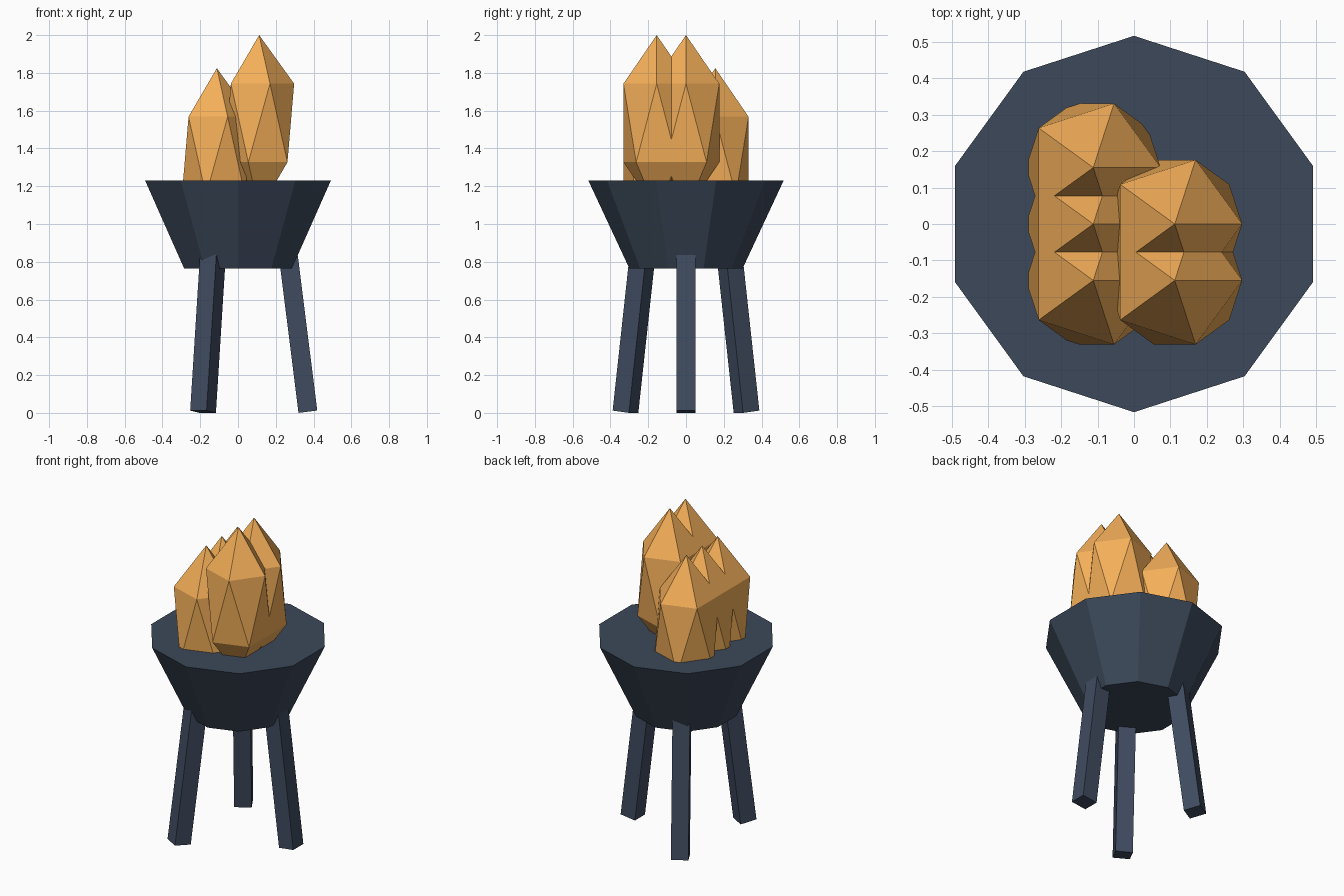
import bpy
from math import radians, cos, sin
from mathutils import Matrix

if "Cube" in bpy.data.objects:
    bpy.data.objects.remove(bpy.data.objects["Cube"])


def material(name, rgb):
    m = bpy.data.materials.new(name)
    m.diffuse_color = (*rgb, 1)
    m.use_nodes = True
    m.node_tree.nodes["Principled BSDF"].inputs["Base Color"].default_value = m.diffuse_color
    return m


iron = material("dark_iron", (0.045, 0.065, 0.10))
leg_iron = material("leg_iron", (0.05, 0.07, 0.115))
fire = material("fire_orange", (0.91, 0.43, 0.10))


def finish(name, mat):
    ob = bpy.context.object
    ob.name = name
    ob.data.materials.append(mat)
    return ob


# Ten-sided bowl, closed on top
z0, z1 = 0.765, 1.23
bpy.ops.mesh.primitive_cone_add(vertices=10, radius1=0.30, radius2=0.517,
                                depth=z1 - z0, location=(0, 0, (z0 + z1) / 2))
finish("bowl", iron)

# Three square legs leaning inward, tops buried in the bowl
tilt, side, length = 0.125, 0.10, 0.92
foot_x, foot_z = 0.37, side / 2 * sin(tilt)
for i in range(3):
    bpy.ops.mesh.primitive_cube_add(size=1)
    leg = finish(f"leg_{i + 1}", leg_iron)
    leg.data.transform(Matrix.Rotation(radians(120 * i), 4, 'Z')
                       @ Matrix.Translation((foot_x, 0, foot_z))
                       @ Matrix.Rotation(-tilt, 4, 'Y')
                       @ Matrix.Translation((0, 0, length / 2))
                       @ Matrix.Diagonal((side, side, length, 1)))

# Flames: stretched icosahedra, a low row on the left and a tall row on the right
step = 0.155
flames = [(-0.112, y, 1.36) for y in (-step, 0, step)]
flames += [(0.112, y, 1.535) for y in (-step, 0)]
for i, pos in enumerate(flames):
    bpy.ops.mesh.primitive_ico_sphere_add(subdivisions=1, radius=1, location=pos)
    flame = finish(f"flame_{i + 1}", fire)
    flame.scale = (0.207, 0.207, 0.465)
